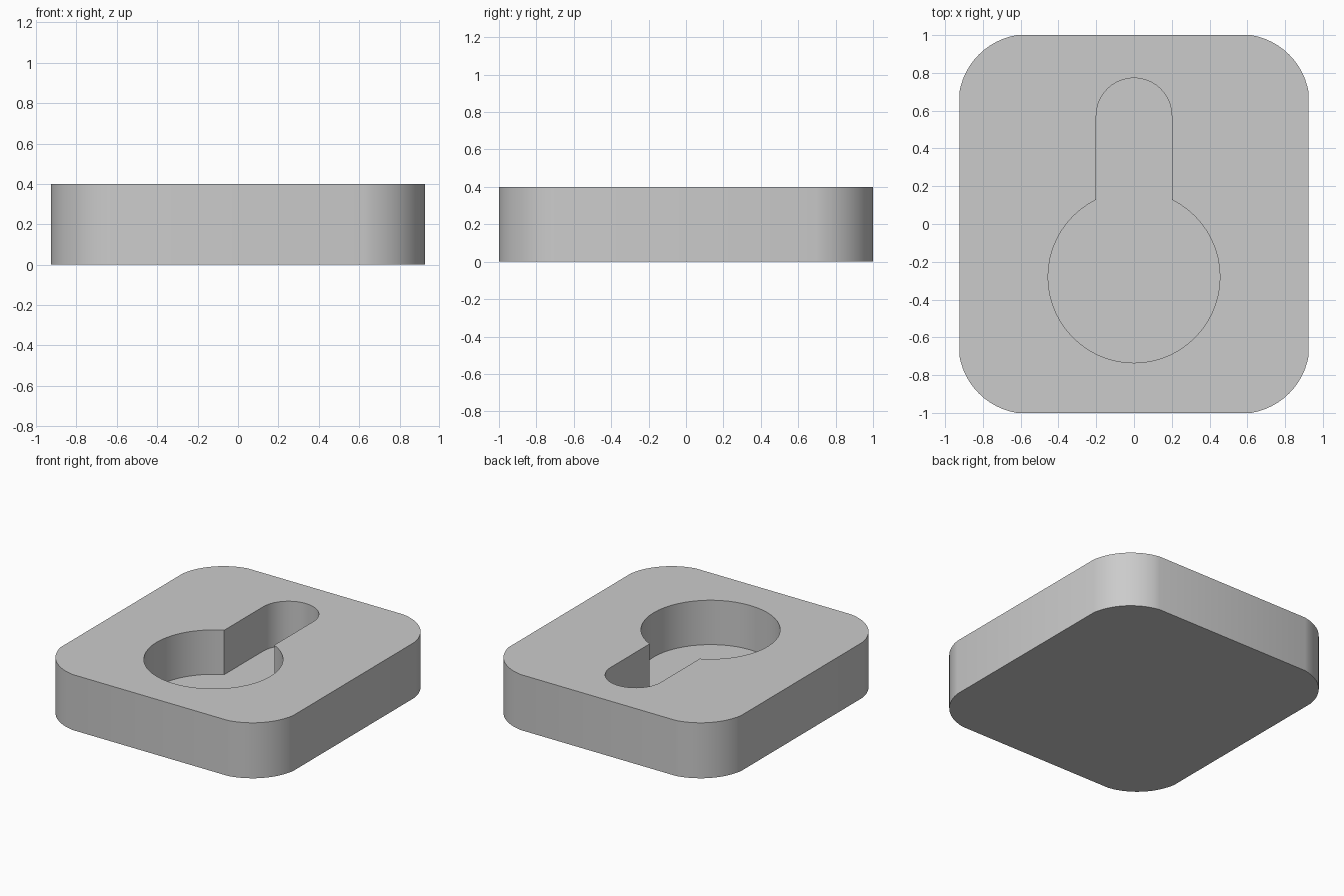
import bpy, bmesh
from math import sin, cos, pi, asin, sqrt, radians

cube = bpy.data.objects.get("Cube")
if cube:
    bpy.data.objects.remove(cube, do_unlink=True)

HALF_W, HALF_L, HEIGHT, FLOOR = 0.925, 1.0, 0.4, 0.08


def arc(cx, cy, r, start, end, steps):
    angles = [start + (end - start) * i / steps for i in range(steps + 1)]
    return [(cx + r * cos(a), cy + r * sin(a)) for a in angles]


def clamp(v, limit):
    return max(-limit, min(limit, v))


# Rounded block outline, counter-clockwise, trimmed at the straight sides
outline = []
for k, (sx, sy) in enumerate([(1, 1), (-1, 1), (-1, -1), (1, -1)]):
    r = 0.37
    trim = asin((HALF_L - 0.635) / r)
    mid = k * pi / 2 + pi / 4
    sweep = trim - pi / 4
    for x, y in arc(sx * 0.56, sy * 0.635, r, mid - sweep, mid + sweep, 12):
        outline.append((clamp(x, HALF_W), clamp(y, HALF_L)))

# Keyhole outline: large round hole joined to a narrow slot
hole_r, slot_r, hole_y, slot_y = 0.455, 0.2, -0.28, 0.573
join = asin(sqrt(hole_r ** 2 - slot_r ** 2) / hole_r)
keyhole = arc(0, hole_y, hole_r, pi - join, 2 * pi + join, 48)
keyhole += arc(0, slot_y, slot_r, 0, pi, 20)

bm = bmesh.new()


def ring(points, z):
    verts = [bm.verts.new((x, y, z)) for x, y in points]
    edges = [bm.edges.new((v, verts[i - 1])) for i, v in enumerate(verts)]
    return verts, edges


def walls(low, high):
    for i in range(len(low)):
        bm.faces.new((low[i - 1], low[i], high[i], high[i - 1]))


base, _ = ring(outline, 0)
rim, rim_edges = ring(outline, HEIGHT)
pocket_floor, _ = ring(keyhole, FLOOR)
pocket_rim, pocket_edges = ring(keyhole, HEIGHT)

# Outer walls, pocket walls, underside, pocket floor and top
walls(base, rim)
walls(pocket_floor, pocket_rim)
bm.faces.new(base)
bm.faces.new(pocket_floor)
bmesh.ops.triangle_fill(bm, edges=rim_edges + pocket_edges, use_beauty=True,
                        normal=(0, 0, 1))
bmesh.ops.recalc_face_normals(bm, faces=bm.faces)

mesh = bpy.data.meshes.new("keyhole_block")
bm.to_mesh(mesh)
bm.free()
block = bpy.data.objects.new("keyhole_block", mesh)
bpy.context.collection.objects.link(block)

# Plain grey
grey = bpy.data.materials.new("light_grey")
grey.use_nodes = True
color = (0.6, 0.6, 0.6, 1)
grey.diffuse_color = color
grey.node_tree.nodes["Principled BSDF"].inputs["Base Color"].default_value = color
mesh.materials.append(grey)

bpy.ops.object.select_all(action="DESELECT")
block.select_set(True)
bpy.context.view_layer.objects.active = block
bpy.ops.object.shade_smooth_by_angle(angle=radians(30))
